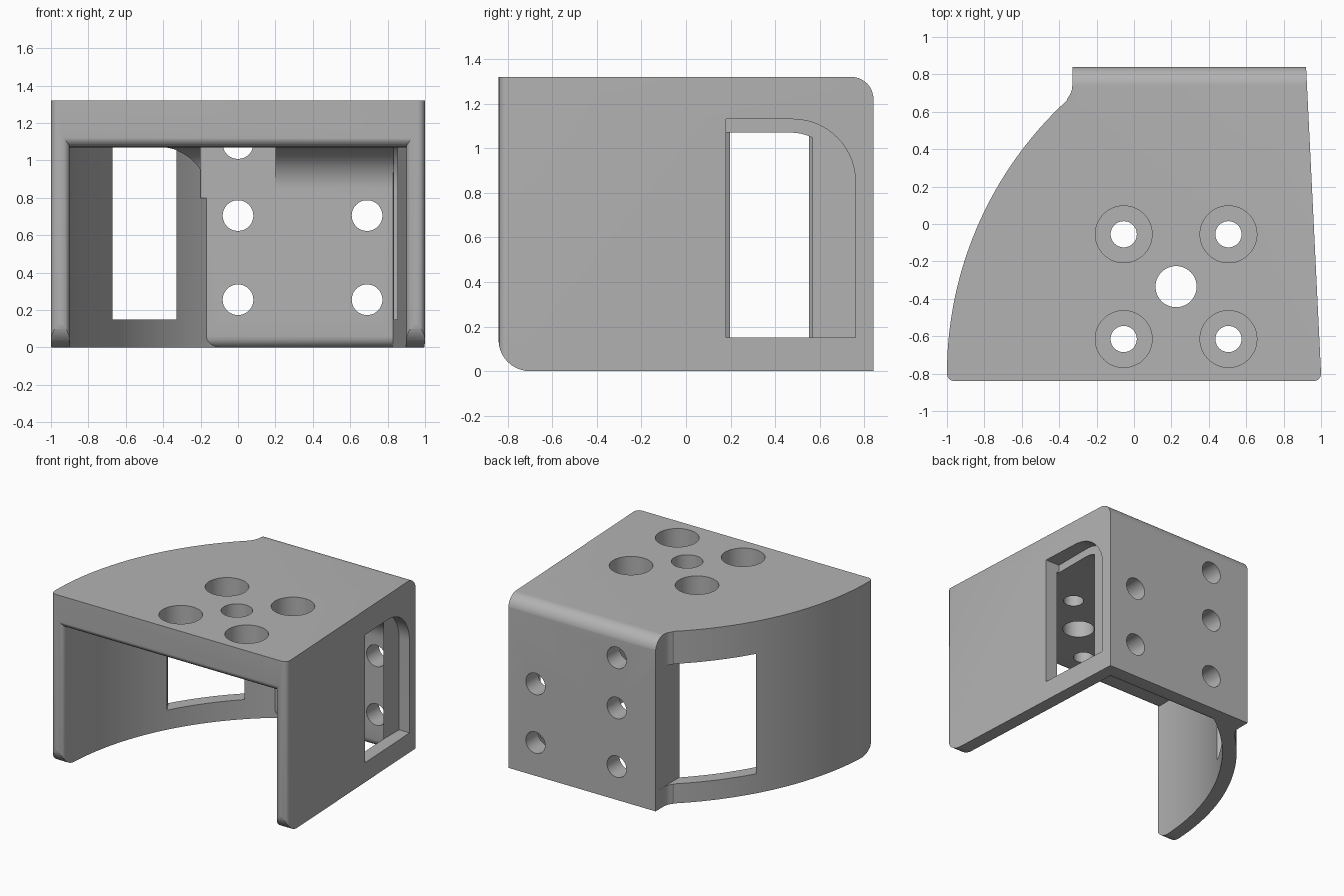
import bpy, bmesh, math
from mathutils import Vector

cube = bpy.data.objects.get("Cube")
if cube:
    bpy.data.objects.remove(cube, do_unlink=True)

grey = bpy.data.materials.new("plain_grey")
grey.use_nodes = True
grey.diffuse_color = (0.45, 0.45, 0.45, 1)
grey.node_tree.nodes["Principled BSDF"].inputs["Base Color"].default_value = (0.45, 0.45, 0.45, 1)


def arc(cx, cy, r, start, end, n=10):
    angles = [math.radians(start + (end - start) * i / n) for i in range(n + 1)]
    return [(cx + r * math.cos(a), cy + r * math.sin(a)) for a in angles]


def prism(name, points, axis, lo, hi):
    """Extrude a flat outline along the x, y or z axis."""
    place = {"x": lambda p, h: (h, p[0], p[1]),
             "y": lambda p, h: (p[0], h, p[1]),
             "z": lambda p, h: (p[0], p[1], h)}[axis]
    bm = bmesh.new()
    base = bm.faces.new([bm.verts.new(place(p, lo)) for p in points])
    moved = bmesh.ops.extrude_face_region(bm, geom=[base])["geom"]
    shift = Vector(place((0, 0), hi - lo))
    bmesh.ops.translate(bm, vec=shift, verts=[g for g in moved if isinstance(g, bmesh.types.BMVert)])
    bmesh.ops.recalc_face_normals(bm, faces=bm.faces)
    mesh = bpy.data.meshes.new(name)
    bm.to_mesh(mesh)
    bm.free()
    mesh.materials.append(grey)
    obj = bpy.data.objects.new(name, mesh)
    bpy.context.collection.objects.link(obj)
    return obj


def combine(target, tool, operation="DIFFERENCE"):
    """Apply a boolean and discard the tool."""
    tool.hide_render = True
    mod = target.modifiers.new("cut", "BOOLEAN")
    mod.operation = operation
    mod.solver = "EXACT"
    mod.object = tool
    bpy.context.view_layer.objects.active = target
    bpy.ops.object.modifier_apply(modifier=mod.name)
    bpy.data.objects.remove(tool, do_unlink=True)


def drill(target, x, other, r, axis, lo, hi):
    combine(target, prism("drill", arc(x, other, r, 0, 352.5, 47), axis, lo, hi))


CX, CY = 0.984, -0.8          # centre of the curved side wall
OUTER, INNER = 1.984, 1.884

# Outer body: plan outline trimmed by the rounded side profile
plan = (arc(0.96, CY, 0.04, 270, 360, 6) + [(0.92, 0.84), (-0.33, 0.84)]
        + arc(-0.43, 0.74, 0.1, 0, -42, 8) + arc(CX, CY, OUTER, 132.6, 180, 40)
        + arc(-0.96, CY, 0.04, 180, 270, 6)[1:])
side = (arc(-0.70, 0.141, 0.141, 180, 270) + [(0.841, 0)]
        + arc(0.741, 1.22, 0.1, 0, 90) + [(-0.841, 1.32)])
bracket = prism("bracket_body", plan, "z", -0.1, 1.5)
combine(bracket, prism("side_trim", side, "x", -1.2, 1.2), "INTERSECT")

# Open cavity with rounded front lips and a filleted back corner
cavity_plan = ([(-0.94, -1), (0.94, -1)] + arc(0.94, CY, 0.04, 270, 180, 6)
               + [(0.824, 0.8)] + arc(CX, CY, INNER, 121.9, 180, 40)
               + arc(-0.94, CY, 0.04, 0, -90, 6)[1:])
cavity_side = ([(-1.1, -0.1), (0.75, -0.1)] + arc(0.75, 0.06, 0.06, 270, 180, 6)
               + arc(0.47, 0.85, 0.22, 0, 90, 14) + arc(-0.78, 1.13, 0.06, 270, 180, 6)
               + [(-1.1, 1.13)])
cavity = prism("cavity", cavity_plan, "z", -0.3, 1.4)
combine(cavity, prism("cavity_trim", cavity_side, "x", -1.2, 1.2), "INTERSECT")
combine(bracket, cavity)

# Window in the curved wall, open up to the end of the back wall
curved_window = (arc(CX, CY, INNER - 0.001, 151.5, 134.2, 16)
                 + [(-0.33, 0.95), (-1.0, 0.95), (-0.925, 0.515)])
combine(bracket, prism("curved_window", curved_window, "z", 0.15, 1.07))

# Window in the straight wall
straight_window = [(0.18, 0.15), (0.76, 0.15)] + arc(0.48, 0.85, 0.28, 0, 90, 14) + [(0.18, 1.13)]
combine(bracket, prism("straight_window", straight_window, "x", 0.835, 1.2))

# Flat relief through the roof fillet
combine(bracket, prism("relief", [(-0.2, 0.4), (0.2, 0.4), (0.2, 0.69), (-0.2, 0.69)], "z", 0.8, 1.07))

# Counterbored roof holes around a centre hole
for x in (-0.055, 0.505):
    for y in (-0.055, -0.615):
        drill(bracket, x, y, 0.07, "z", 0.9, 1.5)
        drill(bracket, x, y, 0.152, "z", 1.16, 1.5)
drill(bracket, 0.225, -0.335, 0.11, "z", 0.9, 1.5)

# Back wall holes
for x, z in ((0, 0.255), (0, 0.705), (0, 1.09), (0.69, 0.255), (0.69, 0.705)):
    drill(bracket, x, z, 0.082, "y", 0.66, 1.0)

# Smooth curves, sharp edges
bpy.ops.object.select_all(action="DESELECT")
bracket.select_set(True)
bpy.context.view_layer.objects.active = bracket
bpy.ops.object.shade_smooth_by_angle(angle=math.radians(30))
